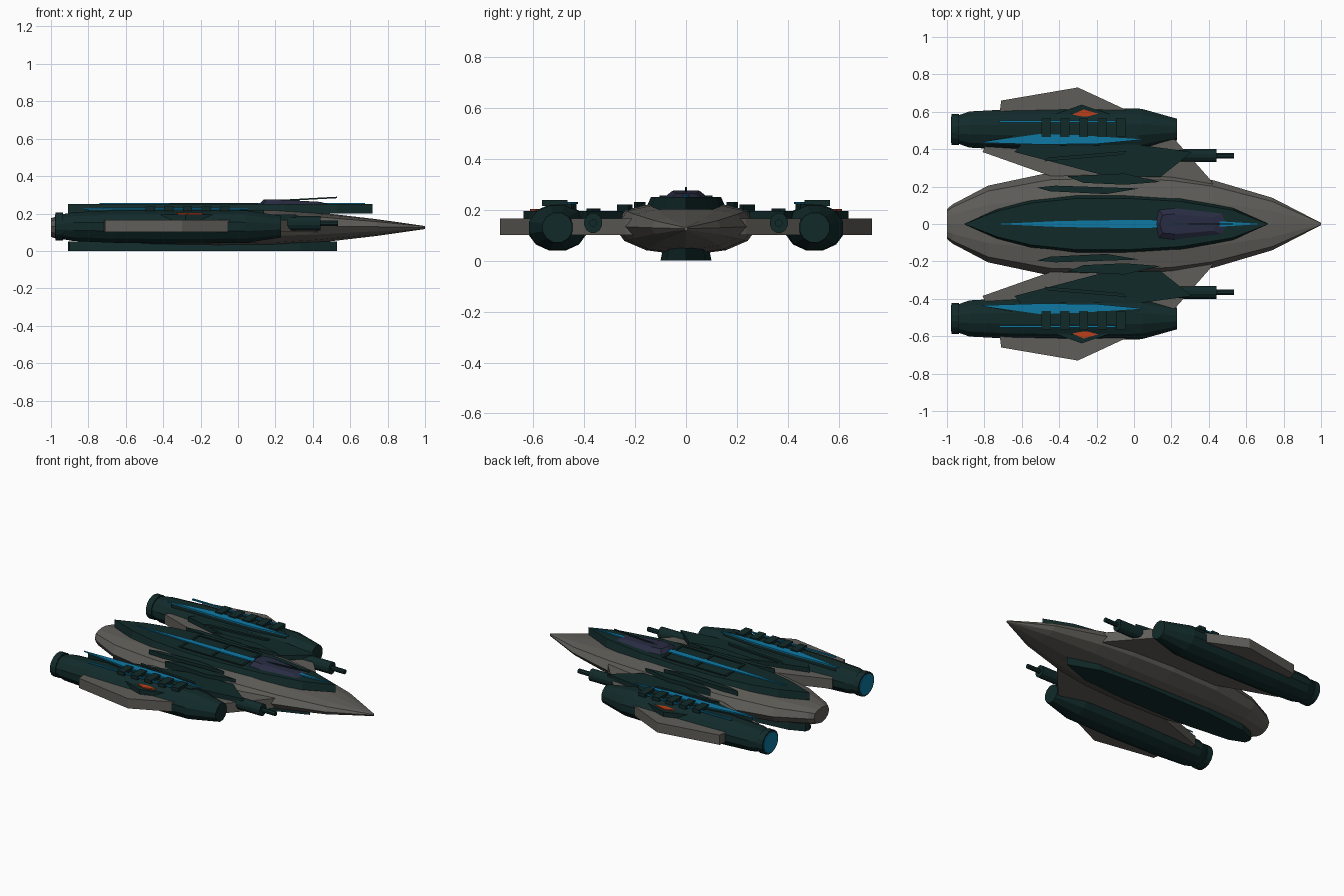
import bpy, bmesh, math
from mathutils import Vector

if "Cube" in bpy.data.objects:
    bpy.data.objects.remove(bpy.data.objects["Cube"])


def material(name, r, g, b):
    m = bpy.data.materials.new(name)
    m.diffuse_color = (r, g, b, 1)
    m.use_nodes = True
    m.node_tree.nodes["Principled BSDF"].inputs["Base Color"].default_value = m.diffuse_color
    return m


GREY = material("warm_grey", 0.115, 0.11, 0.098)
TEAL = material("dark_teal", 0.006, 0.023, 0.023)
BLUE = material("glow_blue", 0.004, 0.19, 0.37)
ORANGE = material("orange", 0.5, 0.05, 0.01)
GLASS = material("canopy_glass", 0.022, 0.025, 0.055)


def finish(name, bm, mat):
    bmesh.ops.recalc_face_normals(bm, faces=bm.faces)
    me = bpy.data.meshes.new(name)
    bm.to_mesh(me)
    bm.free()
    me.materials.append(mat)
    ob = bpy.data.objects.new(name, me)
    bpy.context.collection.objects.link(ob)
    return ob


def skin(name, rings, mat):
    """Bridge equal-length rings of points and cap both ends."""
    bm = bmesh.new()
    vs = [[bm.verts.new(p) for p in r] for r in rings]
    n = len(vs[0])
    for a, b in zip(vs, vs[1:]):
        for i in range(n):
            j = (i + 1) % n
            bm.faces.new((a[i], a[j], b[j], b[i]))
    bm.faces.new(vs[0])
    bm.faces.new(vs[-1])
    return finish(name, bm, mat)


def loft(name, section, stations, cy, cz, mat):
    """Scale a unit cross-section along x; stations are (x, half width, half height)."""
    return skin(name, [[(x, cy + w * u, cz + h * v) for u, v in section]
                       for x, w, h in stations], mat)


def plate(name, pts, z0, z1, mat, taper=1.0):
    """Extrude an outline in z, tapering the top ring in y."""
    cy = sum(p[1] for p in pts) / len(pts)
    return skin(name, [[(x, y, z0) for x, y in pts],
                       [(x, cy + (y - cy) * taper, z1) for x, y in pts]], mat)


def both(half):
    """Mirror a half outline over the centre line (end points lie on y = 0)."""
    return half + [(x, -y) for x, y in reversed(half) if y > 0]


def circle(n):
    return [(math.cos(math.tau * (i + .5) / n), math.sin(math.tau * (i + .5) / n)) for i in range(n)]


def box(name, x, y, z, sx, sy, sz, mat):
    return plate(name, [(x - sx / 2, y - sy / 2), (x + sx / 2, y - sy / 2),
                        (x + sx / 2, y + sy / 2), (x - sx / 2, y + sy / 2)],
                 z - sz / 2, z + sz / 2, mat)


# main hull
right = [(0, 1), (.5, .92), (.86, .7), (1, .1), (.85, -.45), (.55, -.8), (0, -1)]
hull_section = right + [(-u, v) for u, v in right[-2:0:-1]]
loft("main_hull", hull_section,
     [(-1, .08, .05), (-.97, .105, .06), (-.78, .205, .08), (-.45, .275, .1), (-.1, .285, .105),
      (.2, .27, .1), (.42, .235, .082), (.74, .14, .045), (1, .006, .008)], 0, .125, GREY)

# upper deck, ribs and spine stripe
deck = both([(.72, 0), (.53, .085), (.25, .14), (-.05, .16), (-.3, .16),
             (-.55, .13), (-.73, .08), (-.91, 0)])
plate("upper_deck", deck, .2, .25, TEAL, .86)
for x in (-.36, -.13, .1):
    box("deck_rib", x, 0, .251, .015, .2, .01, TEAL)
for s in (1, -1):
    box("deck_rail", -.13, s * .1, .251, .46, .008, .01, TEAL)
plate("spine_stripe", both([(.68, 0), (.5, .012), (0, .022), (-.4, .016), (-.74, 0)]),
      .25, .257, BLUE)

# canopy and the sloping mast above it
canopy = both([(.51, 0), (.49, .06), (.22, .09), (.13, .08), (.11, 0)])
skin("canopy", [[(x, y, .245) for x, y in canopy],
                [(.22 + (x - .22) * .75, y * .6, .275 - max(0, x - .2) * .04) for x, y in canopy]],
     GLASS)
skin("mast", [[(x, y, z + d) for y, d in ((-.004, -.004), (.004, -.004), (.004, .004), (-.004, .004))]
              for x, z in ((.2, .268), (.53, .286))], TEAL)

# belly keel
plate("belly_keel", both([(.53, 0), (.33, .075), (0, .1), (-.5, .1), (-.8, .07), (-.9, .03), (-.91, 0)]),
      0, .05, TEAL, .9)

for s in (1, -1):
    def side(pts):
        return [(x, s * y) for x, y in pts]

    # wing slab, inner and outer
    plate("inner_wing", side([(.43, .2), (.41, .235), (.22, .45), (0, .5), (-.75, .5), (-.81, .385),
                              (-.4, .24)]), .1, .165, GREY)
    plate("outer_fin", side([(-.03, .5), (-.03, .605), (-.3, .73), (-.71, .66), (-.73, .5)]),
          .1, .165, GREY)

    # armour over the inner wing, with raised strips
    plate("wing_armour", side([(.31, .385), (.14, .25), (-.16, .26), (-.64, .385), (-.6, .43), (-.1, .44)]),
          .16, .195, TEAL)
    plate("armour_strip", side([(-.48, .335), (-.46, .355), (-.04, .39), (-.06, .37)]), .19, .205, TEAL)

    # thin blades on the hull shoulders
    plate("shoulder_blade_inner", side([(-.52, .195), (-.42, .205), (.03, .19), (-.15, .16), (-.45, .175)]),
          .19, .23, TEAL)
    plate("shoulder_blade_outer", side([(-.36, .255), (-.05, .27), (.14, .225), (-.05, .21), (-.27, .22)]),
          .175, .22, TEAL)

    # gun
    loft("gun_housing", circle(12), [(.1, .036, .04), (.44, .036, .04)], s * .365, .148, TEAL)
    loft("gun_barrel", circle(8), [(.42, .015, .015), (.535, .015, .015)], s * .365, .148, TEAL)

    # engine nacelle, exhaust ring and glowing exhaust
    loft("nacelle", circle(12), [(-.94, .078, .068), (-.88, .1, .08), (-.65, .113, .09), (-.3, .12, .094),
                                 (.04, .115, .09), (.23, .06, .06)], s * .505, .13, TEAL)
    loft("exhaust_ring", circle(16), [(-.975, .085, .077), (-.935, .085, .077)], s * .505, .13, TEAL)
    loft("exhaust_glow", circle(16), [(-.979, .072, .066), (-.973, .072, .066)], s * .505, .13, BLUE)

    # blue panels on the nacelle
    plate("nacelle_panel", side([(-.83, .435), (-.5, .482), (-.3, .475), (.06, .452), (-.2, .428), (-.5, .425)]),
          .222, .23, BLUE)
    plate("nacelle_panel_base", side([(-.8, .44), (-.5, .5), (0, .5), (.04, .45), (-.2, .43), (-.5, .43)]),
          .19, .222, TEAL)
    box("nacelle_stripe", -.41, s * .548, .227, .62, .012, .008, BLUE)

    # cross ribs
    for i in range(5):
        box("nacelle_rib", -.47 + .1 * i, s * .515, .226, .05, .1, .024, TEAL)

    # side armour with orange marker
    plate("marker_plate", side([(-.47, .57), (-.28, .638), (-.08, .57)]), .165, .196, TEAL)
    plate("orange_marker", side([(-.33, .585), (-.27, .612), (-.19, .59), (-.26, .572)]), .196, .203, ORANGE)
